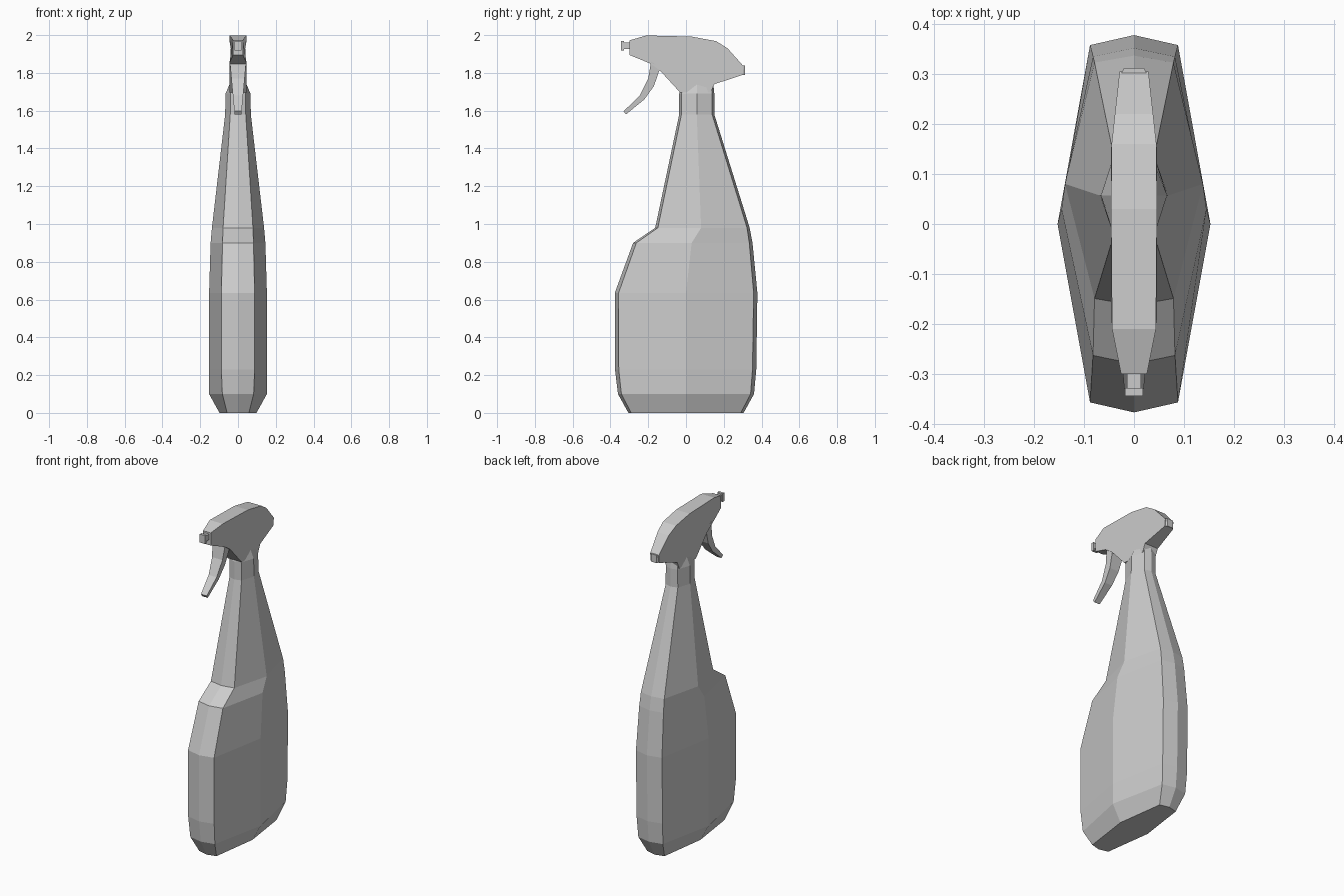
import bpy
import bmesh

if "Cube" in bpy.data.objects:
    bpy.data.objects.remove(bpy.data.objects["Cube"])

grey = bpy.data.materials.new("light_grey_plastic")
grey.use_nodes = True
grey.diffuse_color = (0.6, 0.6, 0.6, 1)
grey.node_tree.nodes["Principled BSDF"].inputs["Base Color"].default_value = (0.6, 0.6, 0.6, 1)


def finish(name, bm):
    bmesh.ops.recalc_face_normals(bm, faces=bm.faces)
    mesh = bpy.data.meshes.new(name)
    bm.to_mesh(mesh)
    bm.free()
    mesh.materials.append(grey)
    obj = bpy.data.objects.new(name, mesh)
    bpy.context.collection.objects.link(obj)
    return obj


def loft(name, rings):
    """Skin a list of point rings and cap both ends."""
    bm = bmesh.new()
    loops = [[bm.verts.new(p) for p in ring] for ring in rings]
    for low, high in zip(loops, loops[1:]):
        for i in range(len(low)):
            j = (i + 1) % len(low)
            bm.faces.new((low[i], low[j], high[j], high[i]))
    bm.faces.new(loops[0])
    bm.faces.new(loops[-1])
    return finish(name, bm)


def octagon(z, front, back, side_y, inset, side, corner):
    """Pointed eight-sided bottle section."""
    return [(0, front, z), (corner, front + inset, z), (side, side_y, z),
            (corner, back - inset, z), (0, back, z), (-corner, back - inset, z),
            (-side, side_y, z), (-corner, front + inset, z)]


def plate(name, profile, width):
    """Side profile in y and z, spread to a half width that varies along it."""
    rings = [[(s * width(y, z), y, z) for y, z in profile] for s in (-1, 1)]
    return loft(name, rings)


def box(name, half_x, y0, y1, z0, z1):
    return plate(name, [(y0, z0), (y1, z0), (y1, z1), (y0, z1)], lambda y, z: half_x)


# Bottle body and shoulders: z, front, back, side y, inset, side, corner
body = [
    (0.00, -0.305, 0.305, 0.00, 0.015, 0.098, 0.058),
    (0.10, -0.360, 0.360, 0.00, 0.018, 0.153, 0.083),
    (0.23, -0.376, 0.372, 0.00, 0.020, 0.153, 0.088),
    (0.635, -0.377, 0.378, 0.00, 0.020, 0.153, 0.088),
    (0.90, -0.280, 0.352, 0.03, 0.017, 0.145, 0.082),
    (0.98, -0.163, 0.337, 0.08, 0.014, 0.138, 0.079),
    (1.58, -0.036, 0.150, 0.057, 0.012, 0.068, 0.041),
]
loft("bottle", [octagon(*row) for row in body])

# Neck collar under the spray head
neck = [
    (1.58, -0.036, 0.150, 0.057, 0.012, 0.068, 0.041),
    (1.69, -0.036, 0.150, 0.057, 0.012, 0.066, 0.040),
    (1.74, -0.020, 0.145, 0.057, 0.012, 0.045, 0.036),
]
loft("neck", [octagon(*row) for row in neck])


# Spray head, tapered towards the nozzle and the tail
def head_width(y, z):
    if y < -0.2:
        return 0.046 - 0.2 * (-0.2 - y)
    return 0.046 - 0.11 * max(0, y - 0.15)


head = [(-0.30, 1.895), (-0.19, 1.85), (-0.14, 1.815), (-0.03, 1.695),
        (0.13, 1.695), (0.15, 1.74), (0.30, 1.79), (0.305, 1.835), (0.22, 1.93),
        (0.16, 1.968), (0.03, 1.992), (-0.21, 1.998), (-0.30, 1.972)]
plate("spray_head", head, head_width)

# Rounded tail cap
loft("tail_cap", [[(s * w, y, z) for s, z in
                   ((-1, 1.79), (1, 1.79), (1, 1.838), (-1, 1.838))]
                  for y, w in ((0.295, 0.029), (0.312, 0.02))])

# Nozzle stem and flange
box("nozzle_stem", 0.014, -0.33, -0.29, 1.927, 1.962)
box("nozzle_flange", 0.018, -0.344, -0.328, 1.919, 1.97)

# Curved trigger, narrowing to its tip
trigger = [(-0.185, 1.86), (-0.20, 1.77), (-0.245, 1.68), (-0.33, 1.597),
           (-0.318, 1.58), (-0.22, 1.66), (-0.17, 1.73), (-0.135, 1.83)]
plate("trigger", trigger, lambda y, z: 0.018 + 0.09 * (z - 1.58))
